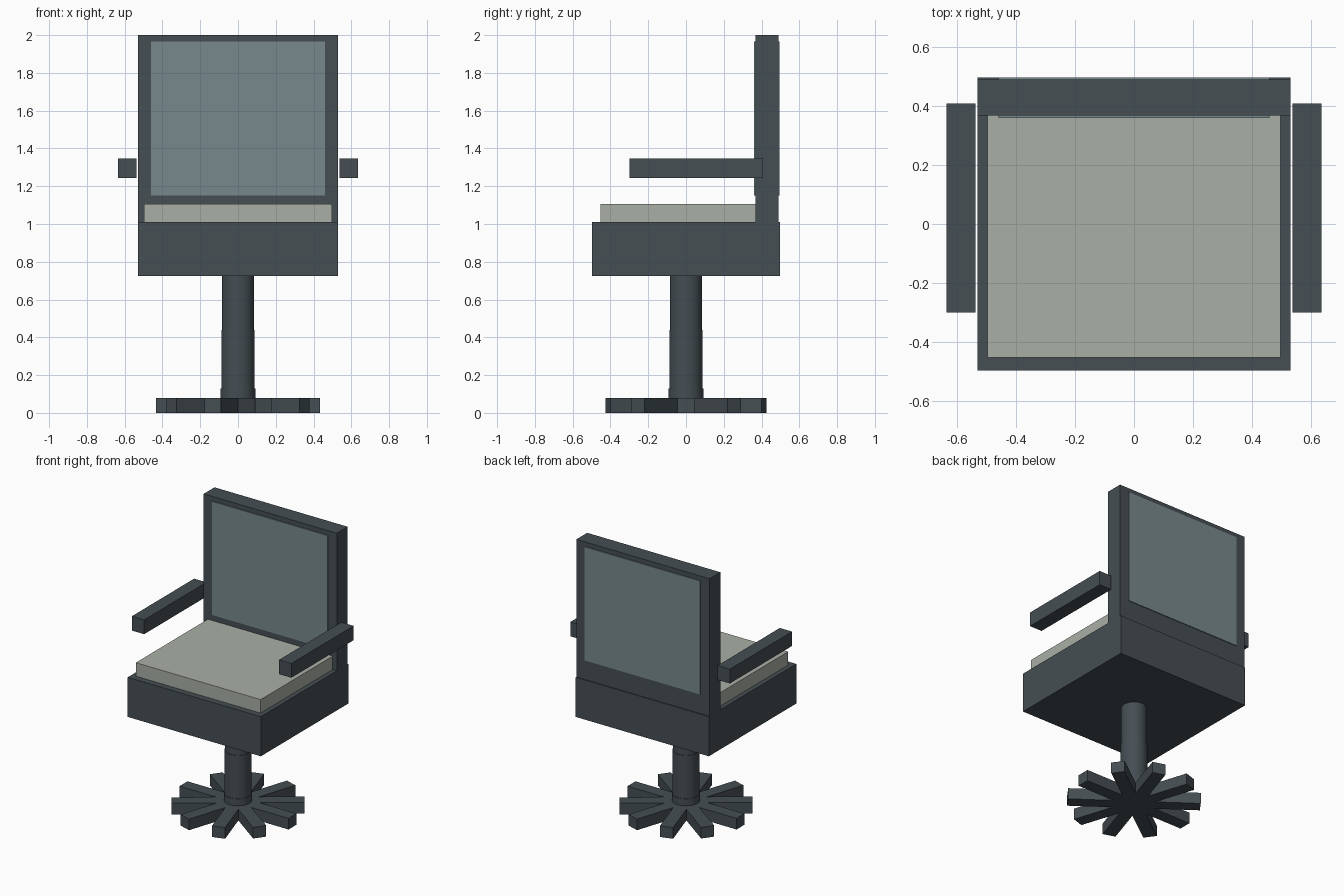
import bpy, bmesh, math

if "Cube" in bpy.data.objects:
    bpy.data.objects.remove(bpy.data.objects["Cube"])


def material(name, rgb):
    """Flat material from 0-255 sRGB values."""
    def lin(c):
        c /= 255
        return c / 12.92 if c <= 0.04045 else ((c + 0.055) / 1.055) ** 2.4
    m = bpy.data.materials.new(name)
    m.diffuse_color = (*[lin(c) for c in rgb], 1)
    m.use_nodes = True
    m.node_tree.nodes["Principled BSDF"].inputs["Base Color"].default_value = m.diffuse_color
    return m


DARK = material("dark slate", (69, 78, 83))
PANEL = material("blue grey panel", (119, 137, 140))
CUSHION = material("pale grey cushion", (169, 175, 165))


def finish(name, bm, mat):
    bmesh.ops.recalc_face_normals(bm, faces=bm.faces)
    mesh = bpy.data.meshes.new(name)
    bm.to_mesh(mesh)
    bm.free()
    mesh.materials.append(mat)
    ob = bpy.data.objects.new(name, mesh)
    bpy.context.collection.objects.link(ob)
    return ob


def box(name, x, y, z, mat):
    """Box from (min, max) ranges."""
    bm = bmesh.new()
    bmesh.ops.create_cube(bm, size=1)
    for v in bm.verts:
        v.co = [r[0] if c < 0 else r[1] for c, r in zip(v.co, (x, y, z))]
    return finish(name, bm, mat)


# Seat base, cushion and backrest
box("seat_base", (-0.53, 0.53), (-0.497, 0.497), (0.725, 1.01), DARK)
box("seat_cushion", (-0.497, 0.497), (-0.452, 0.40), (1.0, 1.107), CUSHION)
box("back_frame", (-0.53, 0.53), (0.367, 0.49), (1.0, 2.0), DARK)
box("back_panel", (-0.46, 0.46), (0.36, 0.496), (1.15, 1.967), PANEL)

# Armrests
for side, s in (("left", -1), ("right", 1)):
    box(side + "_armrest", sorted((s * 0.537, s * 0.635)),
        (-0.30, 0.408), (1.243, 1.346), DARK)

# Column: stepped sleeve, lathed from a profile
profile = [(0.092, 0.07), (0.092, 0.13), (0.0885, 0.13), (0.0885, 0.44),
           (0.085, 0.44), (0.085, 0.74)]
SIDES = 32
bm = bmesh.new()
rings = [[bm.verts.new((r * math.cos(math.tau * i / SIDES),
                        r * math.sin(math.tau * i / SIDES), z))
          for i in range(SIDES)] for r, z in profile]
for a, b in zip(rings, rings[1:]):
    for i in range(SIDES):
        j = (i + 1) % SIDES
        bm.faces.new((a[i], a[j], b[j], b[i]))
bm.faces.new(rings[0])
bm.faces.new(rings[-1])
column = finish("column", bm, DARK)
bpy.context.view_layer.objects.active = column
column.select_set(True)
bpy.ops.object.shade_smooth_by_angle(angle=math.radians(40))

# Star foot: ten arms as one extruded outline
ARMS, LENGTH, HALF, HEIGHT = 10, 0.434, 0.045, 0.08
notch = HALF / math.sin(math.pi / ARMS)
bm = bmesh.new()
hub, outline = [], []
for k in range(ARMS):
    a = math.tau * k / ARMS
    c, s = math.cos(a), math.sin(a)
    n = a - math.pi / ARMS
    hub.append(bm.verts.new((notch * math.cos(n), notch * math.sin(n), 0)))
    outline.append([bm.verts.new((LENGTH * c - w * s, LENGTH * s + w * c, 0))
                    for w in (-HALF, HALF)])
faces = [bm.faces.new(hub)]
for k in range(ARMS):
    faces.append(bm.faces.new((hub[k], *outline[k], hub[(k + 1) % ARMS])))
ext = bmesh.ops.extrude_face_region(bm, geom=faces, use_keep_orig=True)
for v in ext["geom"]:
    if isinstance(v, bmesh.types.BMVert):
        v.co.z = HEIGHT
finish("star_foot", bm, DARK)
